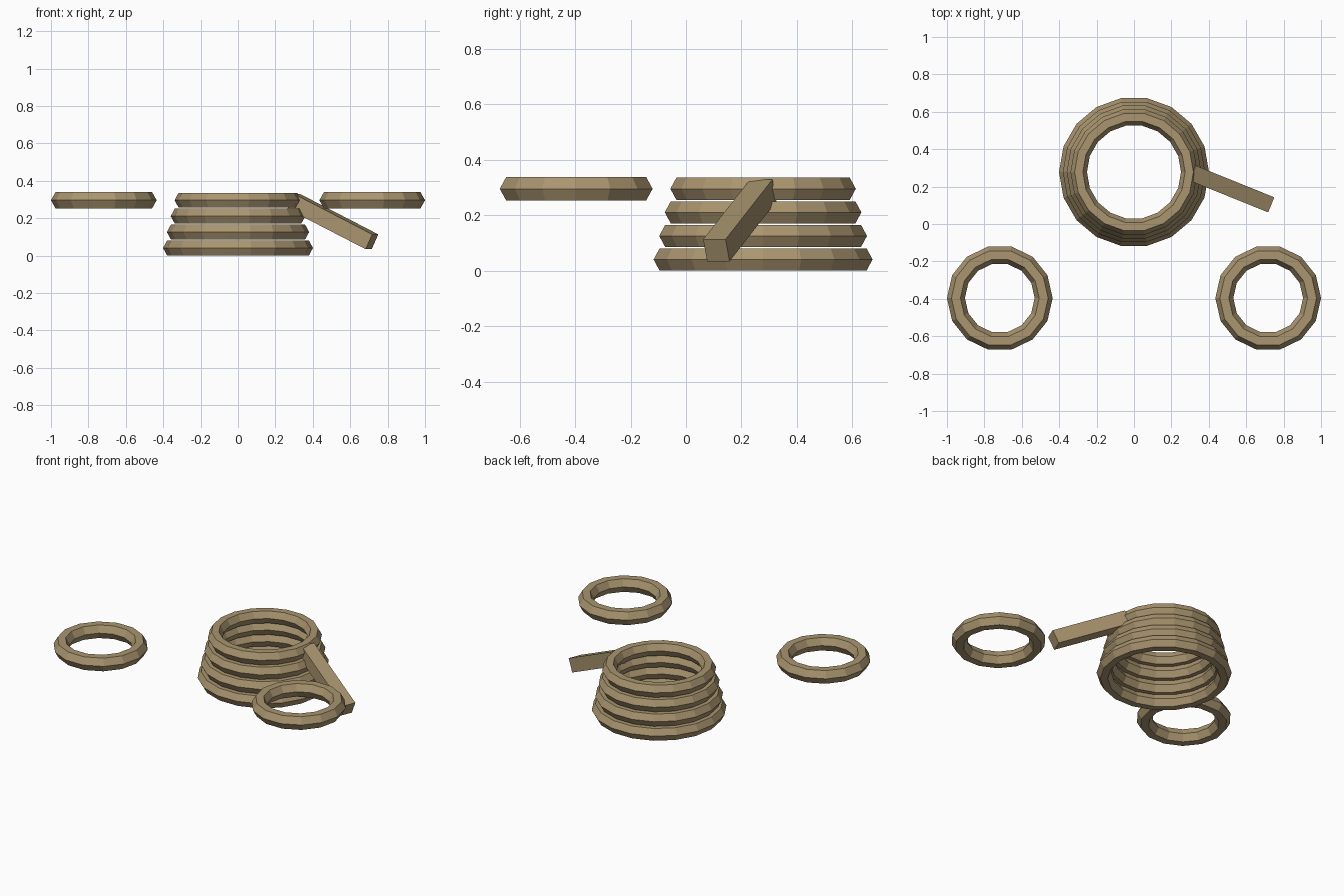
import bpy
import math

cube = bpy.data.objects.get("Cube")
if cube:
    bpy.data.objects.remove(cube, do_unlink=True)

# Single tan colour
tan = bpy.data.materials.new("tan")
tan.use_nodes = True
colour = (0.40, 0.30, 0.16, 1)
tan.diffuse_color = colour
tan.node_tree.nodes["Principled BSDF"].inputs["Base Color"].default_value = colour


def finish(name):
    obj = bpy.context.object
    obj.name = name
    obj.data.materials.append(tan)
    return obj


def ring(name, location, outer, tube, half_height, sides):
    """Faceted ring with a hexagonal section, pointed outwards."""
    bpy.ops.mesh.primitive_torus_add(
        major_segments=sides, minor_segments=6, location=location,
        major_radius=outer - tube, minor_radius=tube)
    obj = finish(name)
    obj.scale.z = half_height / (tube * math.sin(math.pi / 3))
    return obj


# Tapering stack of four rings
for i in range(4):
    ring(f"stack_ring_{i + 1}", (0, 0.278, 0.041 + 0.085 * i),
         0.401 - 0.0205 * i, 0.044, 0.040, 18)

# Two loose rings in front, one on each side
for side, x in (("left", 0.7175), ("right", -0.7175)):
    ring(f"{side}_ring", (x, -0.396, 0.296), 0.2825, 0.048, 0.043, 14)

# Sloping bar leaning out from the top of the stack
bpy.ops.mesh.primitive_cube_add(
    size=1, location=(0.507, 0.194, 0.182),
    rotation=(0, math.radians(25.6), math.radians(-22)))
bar = finish("sloping_bar")
bar.scale = (0.50, 0.087, 0.088)
